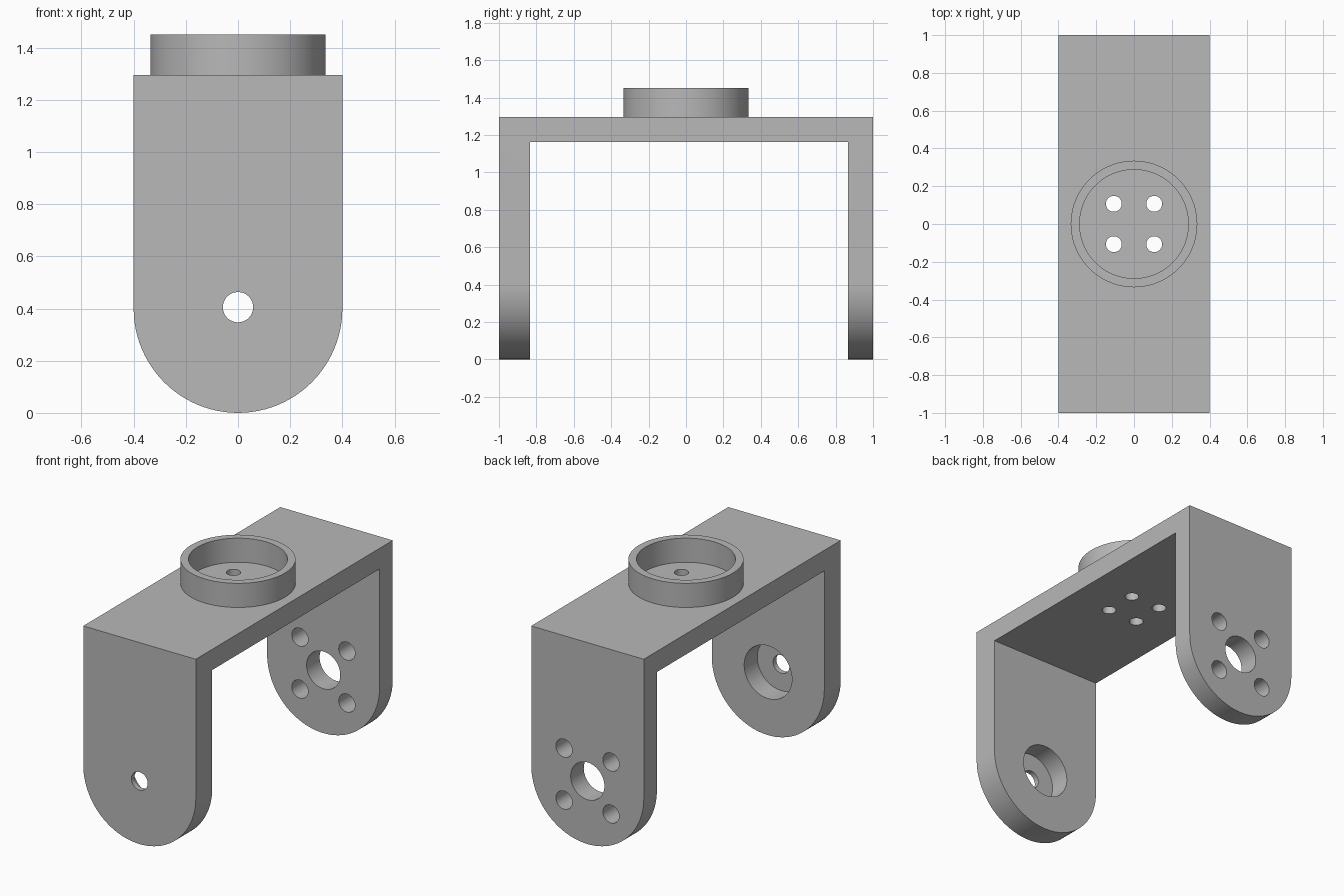
import bpy, bmesh, math
from mathutils import Matrix, Vector

if "Cube" in bpy.data.objects:
    bpy.data.objects.remove(bpy.data.objects["Cube"], do_unlink=True)

GREY = (0.48, 0.48, 0.48, 1)
grey = bpy.data.materials.new("plain grey")
grey.use_nodes = True
grey.diffuse_color = GREY
grey.node_tree.nodes["Principled BSDF"].inputs["Base Color"].default_value = GREY

HALF_W = 0.4                            # half width, also the leg end radius
TOP, UNDER = 1.295, 1.162               # plate faces
FRONT_IN, BACK_IN = -0.833, 0.867       # inner faces of the legs
PIVOT = 0.405                           # height of the pivot axis


def make_object(name, bm):
    bmesh.ops.recalc_face_normals(bm, faces=bm.faces)
    mesh = bpy.data.meshes.new(name)
    bm.to_mesh(mesh)
    bm.free()
    mesh.materials.append(grey)
    obj = bpy.data.objects.new(name, mesh)
    bpy.context.collection.objects.link(obj)
    return obj


def prism(name, points, offset):
    """Extrude a closed 3D outline along an offset."""
    bm = bmesh.new()
    face = bm.faces.new([bm.verts.new(p) for p in points])
    ext = bmesh.ops.extrude_face_region(bm, geom=[face])
    new = [g for g in ext["geom"] if isinstance(g, bmesh.types.BMVert)]
    bmesh.ops.translate(bm, verts=new, vec=offset)
    return make_object(name, bm)


def cylinder(name, radius, start, end, segments=48):
    start, end = Vector(start), Vector(end)
    axis = end - start
    turn = axis.to_track_quat("Z", "Y").to_matrix().to_4x4()
    bm = bmesh.new()
    bmesh.ops.create_cone(bm, cap_ends=True, segments=segments, radius1=radius,
                          radius2=radius, depth=axis.length,
                          matrix=Matrix.Translation((start + end) / 2) @ turn)
    return make_object(name, bm)


def boolean(obj, tool, operation):
    """Apply a boolean and remove the tool."""
    bpy.context.view_layer.objects.active = obj
    mod = obj.modifiers.new("cut", "BOOLEAN")
    mod.operation, mod.solver, mod.object = operation, "EXACT", tool
    bpy.ops.object.modifier_apply(modifier=mod.name)
    bpy.data.objects.remove(tool, do_unlink=True)


def smooth(obj):
    bpy.ops.object.select_all(action="DESELECT")
    obj.select_set(True)
    bpy.context.view_layer.objects.active = obj
    bpy.ops.object.shade_smooth_by_angle(angle=math.radians(30))


# Fork: U-shaped side profile trimmed by a round-ended front outline
u_profile = [(-1, -0.1), (-1, TOP), (1, TOP), (1, -0.1),
             (BACK_IN, -0.1), (BACK_IN, UNDER), (FRONT_IN, UNDER), (FRONT_IN, -0.1)]
bracket = prism("bracket", [(-0.6, y, z) for y, z in u_profile], (1.2, 0, 0))

STEPS = 48
arc = [math.pi * (1 + i / STEPS) for i in range(STEPS + 1)]
outline = [(HALF_W * math.cos(a), -1.2, HALF_W + HALF_W * math.sin(a)) for a in arc]
outline += [(HALF_W, -1.2, 1.6), (-HALF_W, -1.2, 1.6)]
boolean(bracket, prism("trim", outline, (0, 2.4, 0)), "INTERSECT")


def drill_y(radius, x, z, y0, y1):
    boolean(bracket, cylinder("drill", radius, (x, y0, z), (x, y1, z)), "DIFFERENCE")


# Front leg: small pivot hole with a deep bearing recess on the inside
drill_y(0.17, 0, PIVOT, -0.967, -0.7)
drill_y(0.058, 0, PIVOT, -1.1, -0.9)

# Back leg: large centre hole
drill_y(0.12, 0, PIVOT, 0.7, 1.1)

# Four screw holes in the back leg and four in the plate
for sx in (-1, 1):
    for s in (-1, 1):
        drill_y(0.058, sx * 0.167, PIVOT + s * 0.167, 0.7, 1.1)
        x, y = sx * 0.107, s * 0.107
        boolean(bracket, cylinder("drill", 0.042, (x, y, 1), (x, y, 1.4)), "DIFFERENCE")
smooth(bracket)

# Round collar on top of the plate
collar = cylinder("collar", 0.335, (0, 0, TOP), (0, 0, 1.45), 96)
boolean(collar, cylinder("bore", 0.288, (0, 0, 1.2), (0, 0, 1.6), 96), "DIFFERENCE")
smooth(collar)
